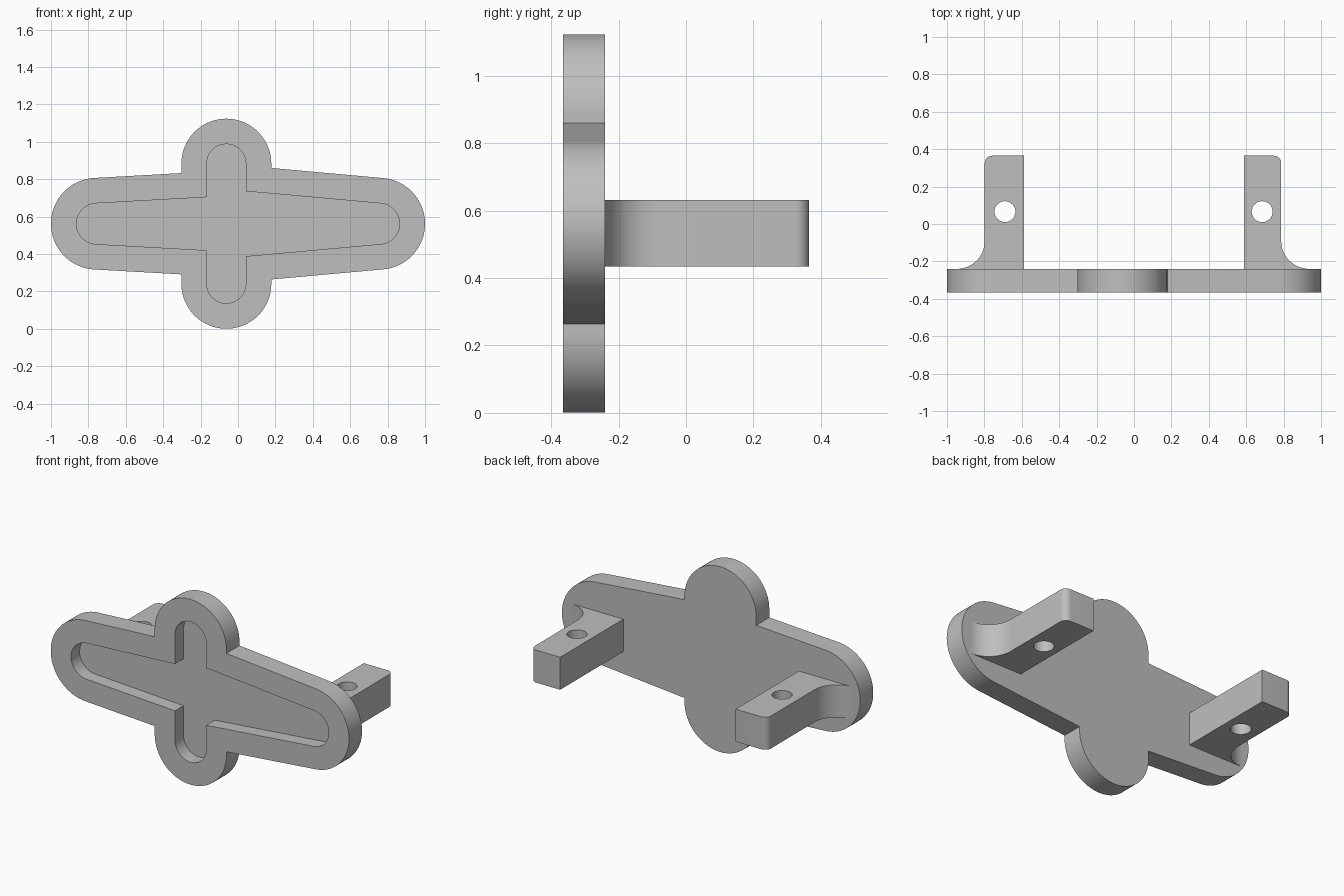
import bpy, bmesh
from math import cos, sin, tan, radians

if "Cube" in bpy.data.objects:
    bpy.data.objects.remove(bpy.data.objects["Cube"], do_unlink=True)

grey = bpy.data.materials.new("plain grey")
grey.use_nodes = True
GREY = (0.52, 0.52, 0.52, 1)
grey.diffuse_color = GREY
grey.node_tree.nodes["Principled BSDF"].inputs["Base Color"].default_value = GREY

MID_Z = 0.562
FRONT, BACK = -0.365, -0.24


def arc(cx, cy, r, start, end, steps=32):
    """Points along an arc, angles in degrees."""
    angles = [radians(start + (end - start) * i / steps) for i in range(steps + 1)]
    return [(cx + r * cos(a), cy + r * sin(a)) for a in angles]


def prism(name, points, low, high, axis):
    """Extrude a closed 2D outline along the y or z axis."""
    bm = bmesh.new()
    place = (lambda u, v, w: (u, w, v)) if axis == "y" else (lambda u, v, w: (u, v, w))
    rings = [[bm.verts.new(place(u, v, w)) for u, v in points] for w in (low, high)]
    for ring in rings:
        bm.faces.new(ring)
    n = len(points)
    for i in range(n):
        j = (i + 1) % n
        bm.faces.new((rings[0][i], rings[0][j], rings[1][j], rings[1][i]))
    bmesh.ops.recalc_face_normals(bm, faces=bm.faces)
    mesh = bpy.data.meshes.new(name)
    bm.to_mesh(mesh)
    bm.free()
    mesh.materials.append(grey)
    obj = bpy.data.objects.new(name, mesh)
    bpy.context.collection.objects.link(obj)
    return obj


def activate(obj):
    bpy.ops.object.select_all(action="DESELECT")
    obj.select_set(True)
    bpy.context.view_layer.objects.active = obj


def cut(obj, cutter):
    """Subtract the cutter, then discard it."""
    mod = obj.modifiers.new("cut", "BOOLEAN")
    mod.operation = "DIFFERENCE"
    mod.solver = "EXACT"
    mod.object = cutter
    cutter.hide_render = True
    activate(obj)
    bpy.ops.object.modifier_apply(modifier=mod.name)
    bpy.data.objects.remove(cutter, do_unlink=True)


def cross_outline(inset):
    """Tapered wings with rounded tips and a round lobe above and below."""
    tip, lobe = 0.245 - inset, 0.2405 - inset
    tip_x, lobe_x, lobe_z = 0.755, -0.0625, 0.321
    taper_r, taper_l = 5.15, 3.2
    right = arc(tip_x, 0, tip, 0, 90 - taper_r, 20)
    left = arc(-tip_x, 0, tip, 90 + taper_l, 180, 20)
    # Where the straight wing edges meet the sides of the lobe
    rx, rz = right[-1]
    lx, lz = left[0]
    x1, x0 = lobe_x + lobe, lobe_x - lobe
    notch_r = (x1, rz + (rx - x1) * tan(radians(taper_r)))
    notch_l = (x0, lz + (x0 - lx) * tan(radians(taper_l)))
    half = right + [notch_r] + arc(lobe_x, lobe_z, lobe, 0, 180, 40) + [notch_l] + left
    lower = [(x, -z) for x, z in reversed(half[1:-1])]
    return [(x, MID_Z + z) for x, z in half + lower]


# Face plate with a shallow recess in its front
plate = prism("face_plate", cross_outline(0), FRONT, BACK, "y")
cut(plate, prism("recess_cutter", cross_outline(0.136), FRONT - 0.1, FRONT + 0.082, "y"))


def bracket(name, side, inner, outer, hole_x):
    """Arm with a rounded outer corner, a flared foot and a vertical pin hole."""
    foot, end, flare, corner = BACK - 0.01, 0.365, 0.15, 0.04
    outline = [(inner, foot), (outer + flare, foot)]
    outline += arc(outer + flare, BACK + flare, flare, 270, 180, 16)
    outline += arc(outer - corner, end - corner, corner, 0, 90, 10)
    outline += [(inner, end)]
    arm = prism(name, [(side * x, y) for x, y in outline], 0.435, 0.632, "z")
    hole = arc(side * hole_x, 0.066, 0.056, 0, 360)[:-1]
    cut(arm, prism("hole_cutter", hole, 0.3, 0.8, "z"))
    return arm


# Mounting arms behind each wing
arms = [bracket("left_arm", 1, 0.588, 0.787, 0.685),
        bracket("right_arm", -1, 0.588, 0.798, 0.69)]

for obj in [plate] + arms:
    activate(obj)
    bpy.ops.object.shade_smooth_by_angle(angle=radians(25))
